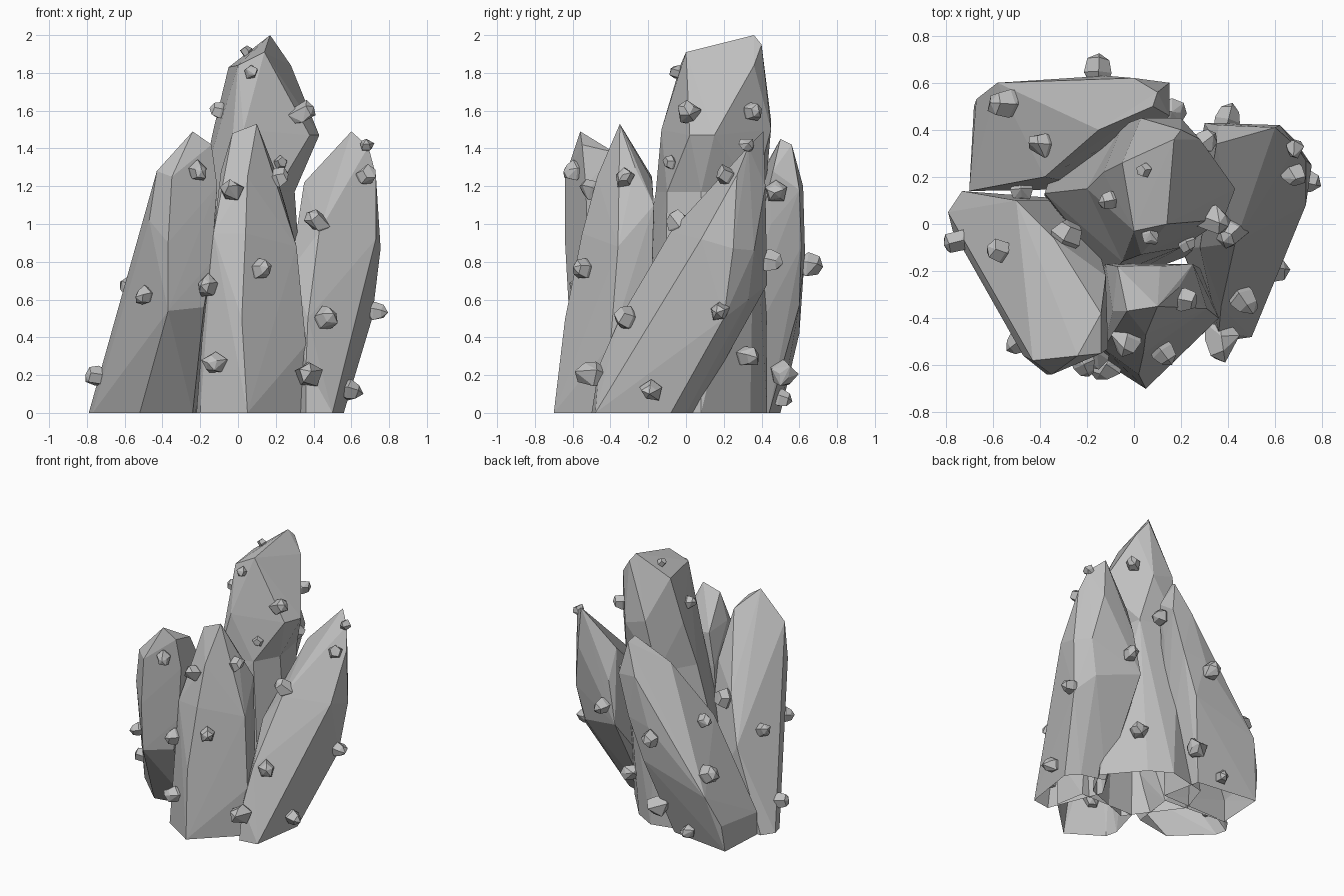
import bpy
import bmesh
import random
from mathutils import Vector
from mathutils.bvhtree import BVHTree

random.seed(4)

default_cube = bpy.data.objects.get("Cube")
if default_cube:
    bpy.data.objects.remove(default_cube, do_unlink=True)

# One grey stone colour for everything
stone = bpy.data.materials.new("stone_grey")
stone.use_nodes = True
stone_colour = (.52, .52, .52, 1)
stone.diffuse_color = stone_colour
stone.node_tree.nodes["Principled BSDF"].inputs["Base Color"].default_value = stone_colour


def hull_mesh(bm, points):
    """Wrap the points in a flat-faced convex shell."""
    verts = [bm.verts.new(p) for p in points]
    result = bmesh.ops.convex_hull(bm, input=verts)
    loose = [v for v in result["geom_interior"] if isinstance(v, bmesh.types.BMVert)]
    bmesh.ops.delete(bm, geom=loose, context="VERTS")
    bmesh.ops.recalc_face_normals(bm, faces=bm.faces)


def finish(bm, name):
    """Turn a bmesh into a named stone object."""
    mesh = bpy.data.meshes.new(name)
    bm.to_mesh(mesh)
    bm.free()
    mesh.materials.append(stone)
    obj = bpy.data.objects.new(name, mesh)
    bpy.context.collection.objects.link(obj)
    return obj


surface_verts, surface_faces = [], []


def shard(name, base, body, tip):
    """Crystal from a ground outline, body corners and tip corners, open below."""
    bm = bmesh.new()
    hull_mesh(bm, [(x, y, 0) for x, y in base] + body + tip)
    # Leave out the ground face, and the hidden joint between stacked pieces
    lowest = min(v.co.z for v in bm.verts)
    ground = [f for f in bm.faces if max(v.co.z for v in f.verts) < lowest + .001]
    bmesh.ops.delete(bm, geom=ground, context="FACES")
    obj = finish(bm, name)
    start = len(surface_verts)
    surface_verts.extend(v.co.copy() for v in obj.data.vertices)
    surface_faces.extend([start + i for i in p.vertices] for p in obj.data.polygons)


# Tall crystal: a wide head on a narrower waist
waist = [(.3, .08, 1.17), (.2, -.1, 1.17), (-.05, -.16, 1.17),
         (-.2, .15, 1.17), (-.05, .42, 1.17), (.25, .36, 1.17)]

shard("tall_shard_head", base=[], body=waist,
      tip=[(.43, .15, 1.47), (.38, .02, 1.47), (.2, .45, 1.5), (.03, .45, 1.55),
           (-.13, .22, 1.5), (.03, -.13, 1.5), (.17, .36, 2), (.14, 0, 1.91),
           (.2, .4, 1.95), (-.05, .26, 1.83), (0, -.03, 1.84), (.28, .36, 1.84)])

shard("tall_shard_foot",
      base=[(-.38, .12), (-.1, -.26), (.27, -.12), (.38, .08), (.16, .34),
            (0, .43), (-.3, .36)],
      body=[(-.38, .13, .5), (-.1, -.22, .8)], tip=waist)

# Four leaning crystals around it
shard("front_shard",
      base=[(-.22, -.45), (-.2, -.54), (.05, -.7), (.34, -.42), (.3, -.2), (-.15, -.2)],
      body=[(.02, -.64, .5), (-.19, -.5, .4), (-.13, -.53, .95), (.04, -.55, .95),
            (.36, -.4, .36), (.31, -.36, .88), (.25, -.17, 1.1), (-.12, -.17, 1)],
      tip=[(-.03, -.37, 1.48), (.1, -.35, 1.53), (-.09, -.37, 1.28), (-.07, -.18, 1.25),
           (.11, -.18, 1.23), (.19, -.27, 1.3), (.05, -.47, 1.25)])

shard("left_shard",
      base=[(-.79, .05), (-.73, .14), (-.77, -.03), (-.52, -.27), (-.24, -.22), (-.2, .1)],
      body=[(-.58, -.33, .67), (-.37, -.62, .54), (-.37, -.64, .9), (-.18, -.52, .56),
            (-.14, -.52, .8), (-.47, -.56, 1.02), (-.12, -.22, 1.05), (-.34, -.06, .9),
            (-.5, .1, .6)],
      tip=[(-.24, -.56, 1.49), (-.14, -.55, 1.42), (-.43, -.58, 1.28), (-.35, -.64, 1.25),
           (-.11, -.53, 1.2), (-.14, -.38, 1.38)])

shard("right_shard",
      base=[(.36, -.5), (.5, -.48), (.56, -.08), (.48, 0), (.3, .05), (.2, -.1)],
      body=[(.63, -.15, .54), (.73, .08, .92), (.71, .2, .5), (.755, .25, .87),
            (.62, .33, .6), (.68, .36, .86), (.28, -.1, .76), (.3, .43, .68),
            (.36, -.46, .25), (.37, -.35, .5), (.43, -.08, .96), (.36, .42, 1)],
      tip=[(.6, .41, 1.49), (.69, .33, 1.41), (.68, .24, 1.25), (.73, .27, 1.26),
           (.52, .26, 1.29), (.35, .34, 1.22), (.62, .42, 1.2)])

shard("back_shard",
      base=[(-.7, .14), (-.68, .5), (-.21, .44), (-.15, .15)],
      body=[(-.7, .14, .17), (-.67, .53, .2), (-.58, .6, .42), (-.12, .63, .85),
            (-.06, .6, .57), (.06, .61, .88), (.1, .45, 1), (-.38, .2, .85)],
      tip=[(.08, .5, 1.45), (.1, .56, 1.42), (.15, .6, 1.18), (0, .62, 1.2),
           (-.15, .4, 1.27), (.15, .46, 1.28)])


# Small gems studding the crystals
crystals = BVHTree.FromPolygons(surface_verts, surface_faces)


def gem(spot, normal, radius):
    """Chipped five-sided gem growing along the surface normal."""
    bm = bmesh.new()
    turn = normal.to_track_quat("Z", "Y")
    bmesh.ops.create_uvsphere(bm, u_segments=5, v_segments=4, radius=radius)
    points = []
    for v in bm.verts:
        chipped = v.co * random.uniform(.9, 1.3)
        chipped.z *= 1.15
        points.append(spot + normal * radius * .3 + turn @ chipped)
    bm.clear()
    hull_mesh(bm, points)
    bmesh.ops.dissolve_limit(bm, angle_limit=.3, verts=bm.verts, edges=bm.edges)
    finish(bm, "gem")


def scatter(spots, place, direction):
    """Drop gems on the crystals along one direction."""
    for a, b, radius in spots:
        spot, normal, _, _ = crystals.ray_cast(Vector(place(a, b)), Vector(direction))
        if spot:
            gem(spot, normal, radius)


# Gems on the front faces, by x and z
scatter([(-.22, 1.28, .05), (-.03, 1.17, .055), (-.15, .67, .055), (.11, .76, .055),
         (.43, 1, .055), (.45, .49, .06), (.37, .2, .07), (-.11, .26, .06),
         (-.48, .62, .045), (-.73, .19, .05), (.07, 1.8, .035), (.2, 1.24, .05),
         (.22, 1.32, .035)],
        lambda x, z: (x, -3, z), (0, 1, 0))

# Gems on the left-hand faces, by y and z
scatter([(.31, .3, .06), (.48, 1.18, .055), (.18, .54, .05), (-.18, .12, .055),
         (.02, 1.58, .055), (.34, 1.6, .05)],
        lambda y, z: (3, y, z), (-1, 0, 0))

# Gems on the upward faces, by x and y
scatter([(-.52, .51, .065), (-.37, .34, .05), (-.48, .16, .045), (-.55, -.12, .05),
         (-.3, -.07, .06), (-.74, -.1, .045), (.05, .23, .03)],
        lambda x, y: (x, y, 3), (0, 0, -1))

# Gems tucked into the sides and back
for place, radius in [((.4, .44, .8), .055), ((-.15, .65, .78), .06),
                      ((-.1, .1, 1.6), .04), ((.7, .17, 1.28), .05),
                      ((.68, .33, 1.41), .035), ((-.12, .54, .2), .07),
                      ((-.37, .5, .08), .045)]:
    spot, normal, _, _ = crystals.find_nearest(Vector(place))
    gem(spot, normal, radius)
